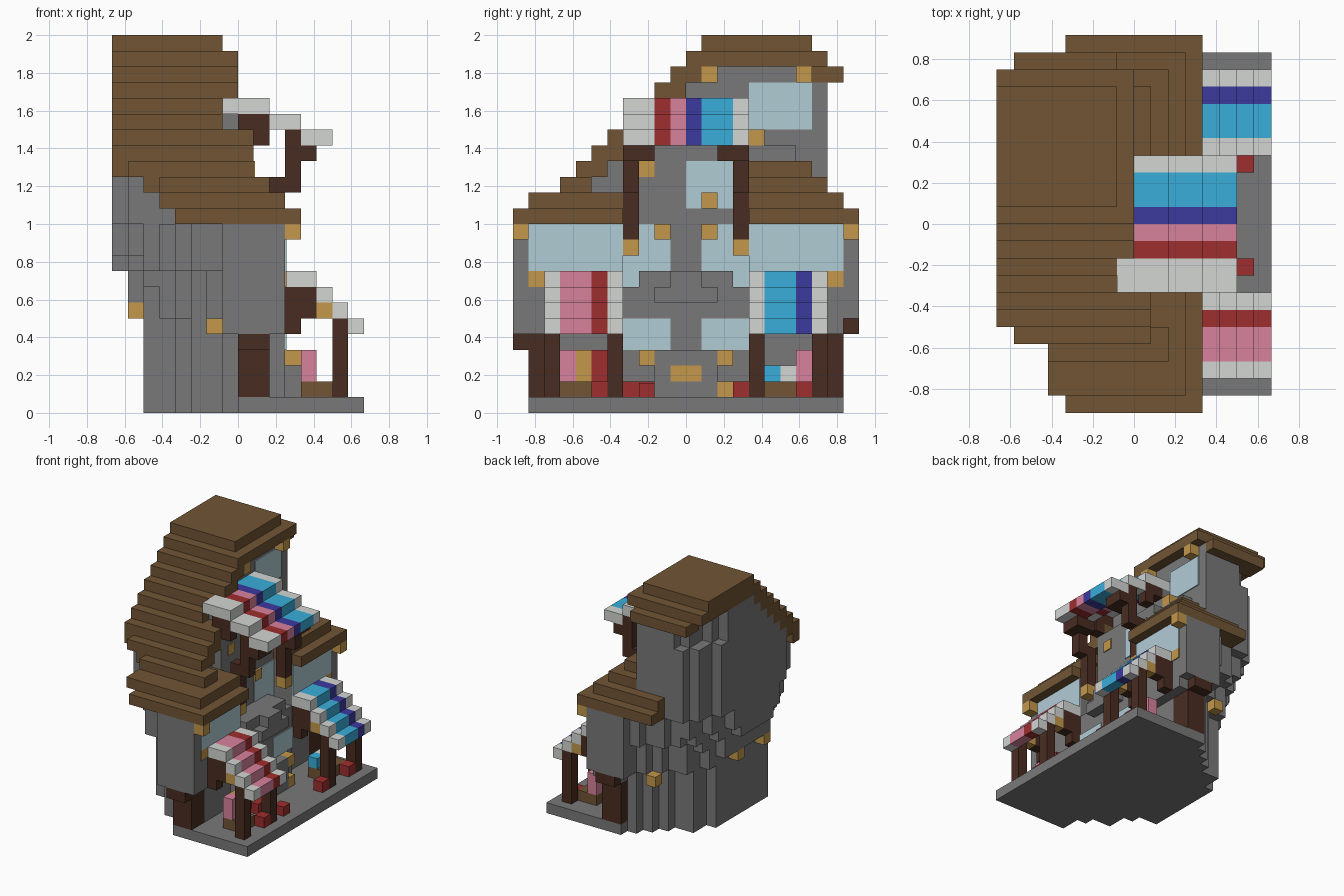
import bpy
import bmesh
from mathutils import Matrix, Vector

if "Cube" in bpy.data.objects:
    bpy.data.objects.remove(bpy.data.objects["Cube"], do_unlink=True)

U = 1 / 12  # size of one block


def material(name, rgb):
    lin = [((c / 255 + 0.055) / 1.055) ** 2.4 for c in rgb]
    m = bpy.data.materials.new(name)
    m.use_nodes = True
    m.diffuse_color = (*lin, 1)
    m.node_tree.nodes["Principled BSDF"].inputs["Base Color"].default_value = (*lin, 1)
    return m


STONE = material("stone grey", (121, 121, 121))
THATCH = material("thatch brown", (113, 85, 53))
CLOTH = material("cloth white", (211, 214, 212))
BLUE = material("sky blue", (58, 174, 218))
INDIGO = material("indigo", (60, 58, 158))
PINK = material("pink", (217, 130, 157))
RED = material("red", (158, 46, 46))
GOLD = material("lamp gold", (196, 152, 76))
GLASS = material("window glass", (177, 204, 213))
WOOD = material("dark wood", (73, 44, 33))


def blocks(name, mat, boxes):
    """One object made of boxes (x0, x1, y0, y1, z0, z1) in block units."""
    bm = bmesh.new()
    for b in boxes:
        lo, hi = Vector(b[0::2]) * U, Vector(b[1::2]) * U
        bmesh.ops.create_cube(bm, size=1, matrix=Matrix.Translation((lo + hi) / 2)
                              @ Matrix.Diagonal((*(hi - lo), 1)))
    me = bpy.data.meshes.new(name)
    bm.to_mesh(me)
    bm.free()
    me.materials.append(mat)
    ob = bpy.data.objects.new(name, me)
    bpy.context.collection.objects.link(ob)


def both(*boxes):
    """Boxes plus their mirror images across y."""
    return [b for x0, x1, y0, y1, z0, z1 in boxes
            for b in ((x0, x1, y0, y1, z0, z1), (x0, x1, -y1, -y0, z0, z1))]


def rounded(strips, x1, z0, z1):
    """Plan with a stepped rounded back: strips are (back x, y0, y1)."""
    return [(x, x1, a, b, z0, z1) for x, a, b in strips]


# ground slab and lower walls
foot = [(-6, -4, 4), (-5, -4, 6), (-4, -5, 6), (-3, -7, 7), (-2, -7, 8),
        (-1, -8, 9), (0, -10, 10)]
blocks("ground_slab", STONE, rounded(foot, 8, 0, 1))
blocks("lower_wall", STONE, rounded(foot[:-1], 0, 1, 6) + [(-1, 2, -8, 8, 1, 5)])

# middle storey and side wings, widening step by step
mid = [(-6, -4, 5), (-5, -5, 7), (-4, -6, 7), (-3, -7, 8), (-2, -8, 9), (-1, -10, 10)]
wing_plan = [(-5, -7, 8), (-4, -8, 9), (-3, -10, 9), (-2, -10, 10)]
blocks("middle_wall", STONE,
       rounded(mid, 1, 6, 9) + [(-7, 0, -3, 4, 7, 9), (-6, 0, -5, 6, 8, 9)]
       + rounded(wing_plan, 1, 9, 12)
       + rounded([(-8, -2, 3), (-7, -4, 5), (-6, -6, 7)], 0, 9, 10)
       + rounded([(-8, -3, 4), (-7, -5, 6), (-6, -6, 8)], 0, 10, 12)
       + both((0, 3, 4, 10, 5, 12), (-1, 3, 10, 11, 6, 12))
       + [(-1, 3, -11, -10, 5, 6)])

# tower: each layer starts further back, under the stepped roof
START = {z: z - 22 for z in range(14, 24)}
tower = rounded([(-8, -4, 6), (-7, -6, 8), (-6, -6, 9)], 0, 12, 14)
for z in range(14, 22):
    y = START[z] + 2
    if z < 19:
        plan = [(-8, max(-4, y), 6), (-7, y, 8), (-6, y, 9)]
    else:
        plan = [(-8, y, 5), (-7, y, 6), (-6, y, 8), (-5, y, 9)]
    tower += rounded(plan, -1, z, z + 1)
tower += [(-2, 1, -4, 4, 9, 17), (-2, 0, -6, -4, 14, 16), (-2, 0, 4, 7, 16, 17),
          (-2, 0, -3, 4, 17, 19)]
blocks("tower_wall", STONE, tower)

# central bay with sill and balcony ledge
blocks("central_bay", STONE, [(0, 3, -4, 4, 1, 8), (3, 4, -2, 2, 1, 4),
                              (3, 4, -2, 2, 7, 8), (1, 3, -3, 3, 8, 9),
                              (3, 4, -1, 1, 8, 9)])

# stepped thatch roof
roof = [(-5, 2, -8, -6, 14, 15), (-6, 2, -7, -6, 14, 15)]
for z in range(15, 22):
    y = START[z]
    front = 1 if z < 18 else -1 if z < 20 else 0
    back = max(-8, 8 - z)
    roof.append((back, front, y, y + 2, z, z + 1))
roof += [(-8, 1, -6, -5, 15, 16),
         (-8, -1, 1, 8, 23, 24), (-8, 0, 0, 9, 22, 23), (-7, -1, 8, 10, 21, 22)]
blocks("main_roof", THATCH, roof)
blocks("wing_roof", THATCH,
       both((-4, 4, 4, 11, 12, 13))
       + [(-5, 3, -10, -4, 13, 14), (-4, 3, 4, 10, 13, 14),
          (-1, 2, 4, 9, 14, 15), (-1, 1, 4, 8, 15, 16)])

# windows as thin plates
T = 0.09
blocks("windows", GLASS,
       [(-1, T - 1, 4, 8, 18, 21), (1, 1 + T, 0, 3, 13, 16)]
       + both((3, 3 + T, 4, 10, 9, 12), (1, 1 + T, 1, 4, 8, 12),
              (3, 3 + T, 1, 4, 4, 6)))

# striped awnings
LEFT = [(4, 5, CLOTH), (5, 7, BLUE), (7, 8, INDIGO), (8, 9, CLOTH)]
RIGHT = [(-9, -8, CLOTH), (-8, -6, PINK), (-6, -5, RED), (-5, -4, CLOTH)]
TOP = [(-4, -2, CLOTH), (-2, -1, RED), (-1, 0, PINK), (0, 1, INDIGO),
       (1, 3, BLUE), (3, 4, CLOTH)]
LOW_STEPS = [(3, 5, 8), (5, 6, 7), (6, 7, 6), (7, 8, 5)]
TOP_STEPS = [(-1, 2, 19), (2, 4, 18), (4, 6, 17)]
for name, stripes, steps in (("left_awning", LEFT, LOW_STEPS),
                             ("right_awning", RIGHT, LOW_STEPS),
                             ("upper_awning", TOP, TOP_STEPS)):
    for y0, y1, mat in stripes:
        blocks(name + "_stripe", mat, [(a, b, y0, y1, z, z + 1) for a, b, z in steps])

# timber posts and brackets
blocks("stall_posts", WOOD,
       both(*[p for y in (4, 8) for p in ((6, 7, y, y + 1, 1, 6),
                                          (3, 4, y, y + 1, 5, 8),
                                          (4, 5, y, y + 1, 6, 8))],
            (0, 2, 8, 10, 1, 5))
       + [(0, 2, -11, -10, 4, 5), (0, 2, 10, 11, 5, 6)])
blocks("balcony_posts", WOOD,
       both((3, 4, 3, 4, 14, 18), (3, 5, 2, 4, 16, 17), (2, 3, 3, 4, 11, 15),
            (0, 2, 3, 4, 18, 19), (1, 2, 3, 4, 17, 18)))

# lamps and gold corbels
blocks("lamps", GOLD,
       both((3, 4, 10, 11, 11, 12), (2, 3, 3, 4, 10, 11), (1, 1.2, 1, 2, 11, 12),
            (2, 3 + T, 9, 10, 8, 9), (0, 1 + T, 2, 3, 15, 16), (3, 4, 2, 3, 3, 4),
            (5, 6, 4, 5, 6, 7), (5, 6, 8, 9, 6, 7))
       + [(-1, 0, 1, 2, 21, 22), (-1, 0, 7, 8, 21, 22), (-1, 0, 4, 5, 17, 18),
          (1, 1.2, 1, 2, 13, 14), (4, 4 + T, -1, 1, 2, 3), (3, 4, 2, 3, 1, 2),
          (-2, -1, -9, -8, 5, 6), (-3, -2, 8, 9, 5, 6),
          (-7, -6, -3, -2, 6, 7), (-7, -6, 1, 2, 6, 7)])

# market stall goods
blocks("stall_tables", THATCH, [(4, 6, -8, -6, 1, 2), (4, 6, 5, 8, 1, 2)])
blocks("pink_goods", PINK, both((4, 5, 7, 8, 2, 4)))
blocks("gold_goods", GOLD, [(4, 5, -7, -6, 2, 4)])
blocks("red_goods", RED, [(4, 5, -6, -5, 2, 4), (6, 7, -6, -5, 1, 2),
                          (6, 7, -3, -2, 1, 1.9), (4, 5, -4, -2, 1, 2),
                          (6, 7, 3, 4, 1, 2), (6, 7, 7, 8, 1, 2)])
blocks("blue_goods", BLUE, [(4, 5, 5, 6, 2, 3)])
blocks("white_goods", CLOTH, [(4, 5, 6, 7, 2, 3)])
